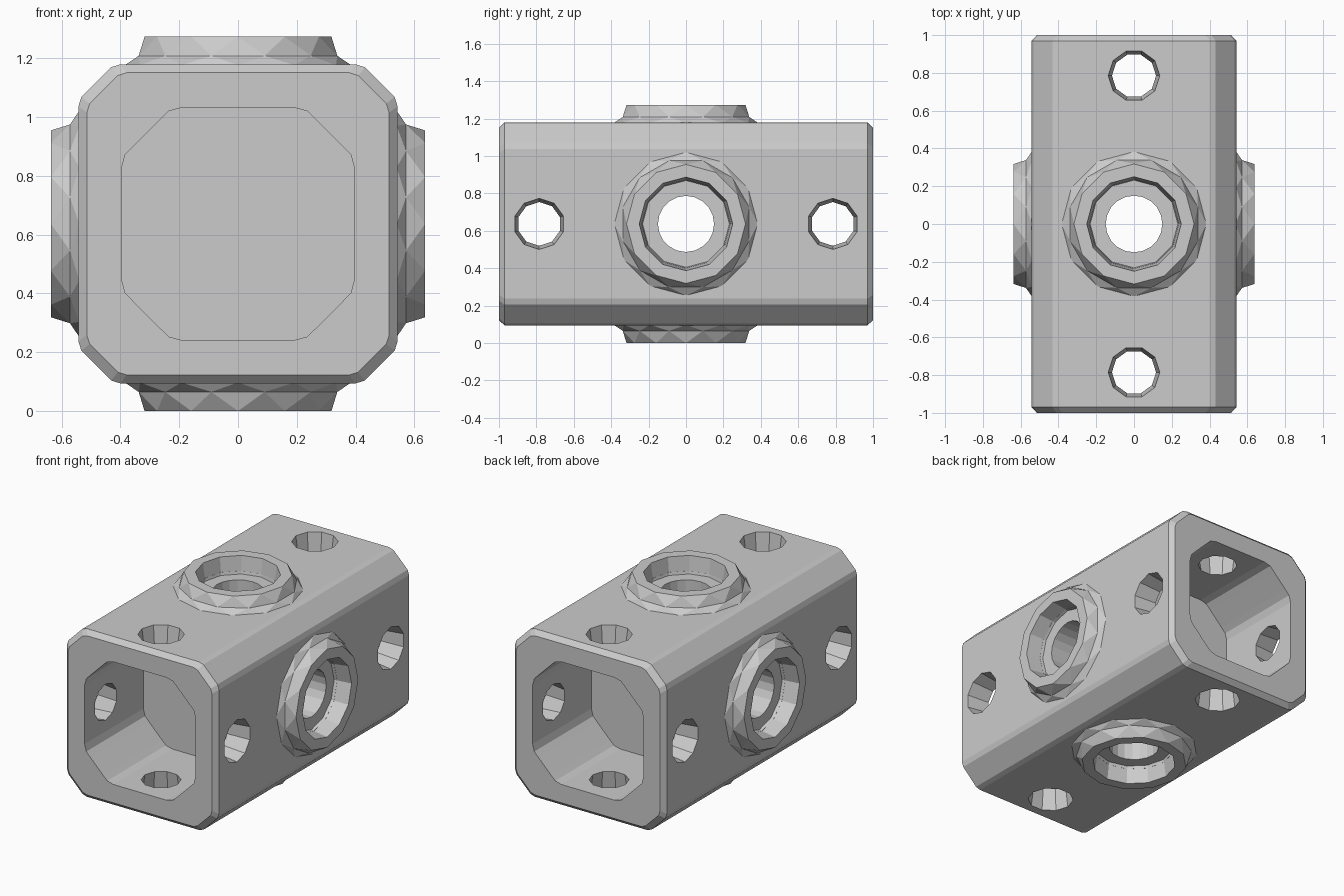
import bpy, bmesh
from math import pi, cos, sin
from mathutils import Matrix, Vector

if "Cube" in bpy.data.objects:
    bpy.data.objects.remove(bpy.data.objects["Cube"])

CZ = 0.637  # height of the block's centre line


def loft(bm, rings, mat=Matrix(), loop=False, zigzag=False):
    """Skin a list of point rings; cap the ends or close them into a loop."""
    vs = [[bm.verts.new(mat @ Vector(p)) for p in ring] for ring in rings]
    n = len(vs[0])
    for k in range(len(vs) if loop else len(vs) - 1):
        a, b = vs[k], vs[(k + 1) % len(vs)]
        for i in range(n):
            j = (i + 1) % n
            if zigzag:
                bm.faces.new((a[i], a[j], b[i]))
                bm.faces.new((a[j], b[j], b[i]))
            else:
                bm.faces.new((a[i], a[j], b[j], b[i]))
    if not loop:
        bm.faces.new(vs[0])
        bm.faces.new(vs[-1])


def circle(r, h, n, y=0.0, turn=0.0):
    return [(r * cos(2 * pi * (i + turn) / n), y + r * sin(2 * pi * (i + turn) / n), h)
            for i in range(n)]


def finish(name, bm):
    bmesh.ops.recalc_face_normals(bm, faces=bm.faces)
    me = bpy.data.meshes.new(name)
    bm.to_mesh(me)
    bm.free()
    ob = bpy.data.objects.new(name, me)
    ob.location.z = CZ
    bpy.context.collection.objects.link(ob)
    return ob


def section(quarter, y, s=1.0):
    """Full cross-section from one symmetric corner, placed at depth y."""
    out = []
    for k in range(4):
        m = Matrix.Rotation(k * pi / 2, 2)
        for p in quarter:
            q = m @ Vector(p)
            out.append((q.x * s, y, q.y * s))
    return out


SIDES = [Matrix.Rotation(k * pi / 2, 4, 'Y') for k in range(4)]

# chamfered block with small end bevels
outer = [(.543, .40), (.533, .432), (.432, .533), (.40, .543)]
bm = bmesh.new()
loft(bm, [section(outer, -1, .947), section(outer, -.97),
          section(outer, .97), section(outer, 1, .947)])
block = finish("block", bm)

cutters = []

# deep pockets in both ends
inner = [(.396, .19), (.384, .235), (.355, .265), (.265, .355), (.235, .384), (.19, .396)]
bm = bmesh.new()
for s in (-1, 1):
    loft(bm, [section(inner, s * .4), section(inner, s * 1.1)])
cutters.append(finish("pocket_cutter", bm))

# crossing through bores
for k in (0, 1):
    bm = bmesh.new()
    loft(bm, [circle(.15, -.7, 20), circle(.15, .7, 20)], SIDES[k])
    cutters.append(finish("bore_cutter", bm))

# counterbores under the bosses
bm = bmesh.new()
for m in SIDES:
    loft(bm, [circle(.232, .525, 12), circle(.25, .6, 12)], m)
cutters.append(finish("counterbore_cutter", bm))

# tapered screw holes near each end
bm = bmesh.new()
for m in SIDES:
    for y in (-.785, .785):
        loft(bm, [circle(.112, .36, 10, y), circle(.14, .57, 10, y)], m)
cutters.append(finish("screw_hole_cutter", bm))

for c in cutters:
    c.hide_render = True
    mod = block.modifiers.new("cut", 'BOOLEAN')
    mod.operation = 'DIFFERENCE'
    mod.solver = 'EXACT'
    mod.object = c
bpy.context.view_layer.objects.active = block
for name in [m.name for m in block.modifiers]:
    mod = block.modifiers[0]
    bpy.ops.object.modifier_apply(modifier=mod.name)
for c in cutters:
    bpy.data.objects.remove(c)

# faceted flared bosses on all four sides
for k, m in enumerate(SIDES):
    bm = bmesh.new()
    n = 12
    loft(bm, [circle(.385, .54, n), circle(.35, .572, n, turn=.5),
              circle(.318, CZ, n, turn=1), circle(.25, CZ, n, turn=1),
              circle(.236, .535, n, turn=1)], m, loop=False, zigzag=True)
    # open the flat caps so the bore stays clear
    caps = [f for f in bm.faces if len(f.verts) > 4]
    bmesh.ops.delete(bm, geom=caps, context='FACES_ONLY')
    finish("boss_%d" % (k + 1), bm)
